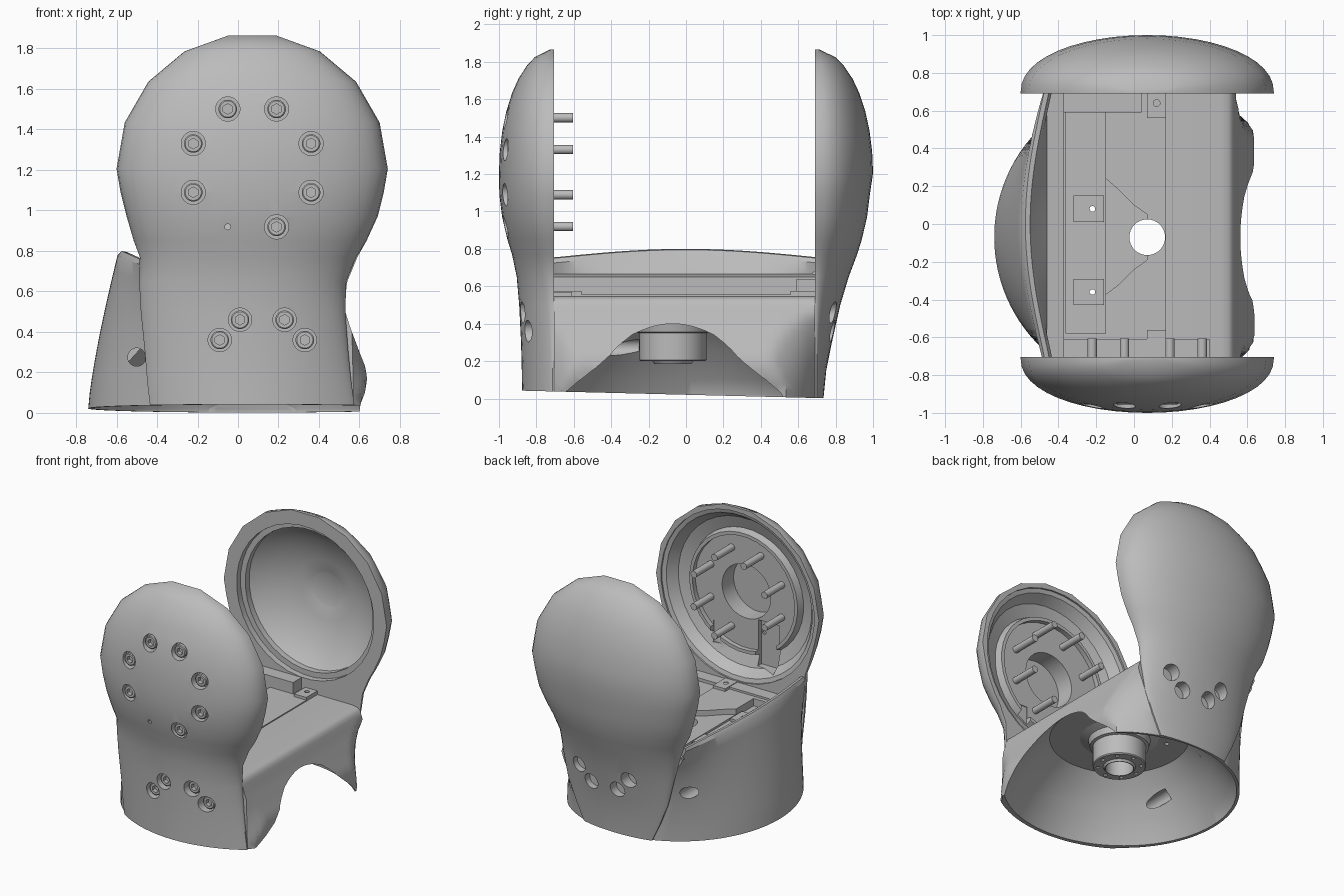
import bpy
import math
from math import pi, sin, cos, sqrt
from mathutils import Vector

if "Cube" in bpy.data.objects:
    bpy.data.objects.remove(bpy.data.objects["Cube"])

grey = bpy.data.materials.new("plain_grey")
grey.use_nodes = True
grey.diffuse_color = (0.5, 0.5, 0.5, 1)
grey.node_tree.nodes["Principled BSDF"].inputs["Base Color"].default_value = grey.diffuse_color

CX, CY, HEAD_Z, HEAD_R = 0.07, -0.07, 1.205, 0.67
FRONT, BACK = -0.705, 0.69


def lerp(a, b, t):
    return a + (b - a) * t


def table(points, z):
    # piecewise linear lookup, keys falling
    for (za, a), (zb, b) in zip(points, points[1:]):
        if z >= zb:
            return lerp(a, b, min(1, max(0, (za - z) / (za - zb))))
    return points[-1][1]


def base_z(y):
    return 0.02 - 0.025 * y


def loft(name, rings):
    # closed skin through rings of equal point count, capped at both ends
    n = len(rings[0])
    faces = [tuple(reversed(range(n))), tuple(range((len(rings) - 1) * n, len(rings) * n))]
    for k in range(len(rings) - 1):
        for i in range(n):
            j = (i + 1) % n
            faces.append((k * n + i, k * n + j, (k + 1) * n + j, (k + 1) * n + i))
    me = bpy.data.meshes.new(name)
    me.from_pydata([p for ring in rings for p in ring], [], faces)
    me.materials.append(grey)
    ob = bpy.data.objects.new(name, me)
    bpy.context.collection.objects.link(ob)
    bpy.ops.object.select_all(action='DESELECT')
    ob.select_set(True)
    bpy.context.view_layer.objects.active = ob
    bpy.ops.object.mode_set(mode='EDIT')
    bpy.ops.mesh.select_all(action='SELECT')
    bpy.ops.mesh.normals_make_consistent(inside=False)
    bpy.ops.object.mode_set(mode='OBJECT')
    return ob


def lathe(name, origin, axis, profile, seg=24):
    q = Vector(axis).to_track_quat('Z', 'Y')
    o = Vector(origin)
    return loft(name, [[o + q @ Vector((r * cos(2 * pi * (i + .5) / seg), r * sin(2 * pi * (i + .5) / seg), h))
                        for i in range(seg)] for r, h in profile])


def prism(name, outline, z0, z1):
    return loft(name, [[(x, y, z) for x, y in outline] for z in (z0, z1)])


def box(name, x0, x1, y0, y1, z0, z1):
    return prism(name, [(x0, y0), (x1, y0), (x1, y1), (x0, y1)], z0, z1)


def cut(ob, cutter):
    cutter.hide_render = True
    m = ob.modifiers.new("cut", 'BOOLEAN')
    m.operation, m.solver, m.object = 'DIFFERENCE', 'EXACT', cutter
    bpy.context.view_layer.update()
    me = bpy.data.meshes.new_from_object(ob.evaluated_get(bpy.context.evaluated_depsgraph_get()))
    ob.modifiers.clear()
    ob.data = me
    bpy.data.objects.remove(cutter)


def cut_dome(ob):
    # domed hollow under the floor; it also opens the arch in the right wall
    cut(ob, lathe("dome_cutter", (CX, CY, 0), (0, 0, 1),
                  [(.8, -.2), (.79, .02), (.745, .1), (.69, .18), (.63, .26), (.56, .34), (.47, .42)], 72))


# Base body: one section per y, from the tall left wall over the floor to the right wall
RIGHT = [(.5, .53), (.42, .555), (.3, .6), (.23, .628), (.17, .638), (.1, .627), (.03, .6)]


def base_section(y):
    s = sqrt(.81 ** 2 - (y - CY) ** 2)
    bulge = max(0, cos(pi * y / 1.4))
    zb, top, xt = base_z(y), .755 + .045 * bulge, -.49 - .1 * bulge
    pts = []
    for i in range(11):
        t = i / 10.3
        pts.append((lerp(CX - s, xt, t ** 1.3), lerp(zb, top, t)))
    pts += [(xt + .015, top), (xt + .04, top - .005), (xt + .055, top - .03), (-.46, .665),
            (-.37, .65), (-.37, .555), (.17, .555), (.17, .547), (.46, .547), (.5, .54), (.52, .525)]
    for i in range(15):
        z = lerp(.5, zb, i / 14)
        pts.append((min(table(RIGHT, z), lerp(CX + s, .56, z / .5)), z))
    return [(x, y, z) for x, z in pts]


base = loft("base_shell", [base_section(lerp(FRONT, BACK, i / 36)) for i in range(37)])
cut_dome(base)
cut(base, box("recess_cutter", -.36, -.15, -.58, .59, .5, .6))
cut(base, prism("pocket_cutter", [(-.16, .25), (-.08, .18), (0, .1), (.07, .05), (.07, -.19),
                                  (0, -.24), (-.08, -.32), (-.16, -.38)], .515, .6))
cut(base, lathe("shaft_cutter", (CX, CY, 0), (0, 0, 1), [(.095, .1), (.095, .7)]))
cut(base, lathe("front_hole_cutter", (-.5, 0, .275), (0, -1, 0), [(.045, .25), (.045, .69)], 20))
cut(base, lathe("rear_hole_cutter", (-.44, 0, .38), (0, 1, 0), [(.045, .2), (.045, .68)], 20))
for y in (.08, -.36):
    cut(base, lathe("tab_hole_cutter", (-.22, y, 0), (0, 0, 1), [(.015, .3), (.015, .6)], 12))

# Hollow motor hub under the floor
hub = lathe("motor_hub", (CX, CY, 0), (0, 0, 1),
            [(.1, .185), (.11, .2), (.175, .2), (.18, .207), (.18, .35), (.2, .355), (.21, .4), (.28, .425)], 32)
cut(hub, lathe("hub_cutter", (CX, CY, 0), (0, 0, 1), [(.095, .1), (.095, .7)]))
for i in range(8):
    a = i * pi / 4
    cut(hub, lathe("hub_hole_cutter", (CX + .145 * cos(a), CY + .145 * sin(a), 0), (0, 0, 1),
                   [(.014, .15), (.014, .24)], 10))

# Floor fittings
box("rear_flange", -.37, .04, .59, BACK, .54, .64)
box("front_flange", -.37, .4, FRONT, -.61, .54, .57)
for side, y0, y1, yh in (("front", FRONT, -.56, -.64), ("rear", .56, BACK, .64)):
    tab = box(side + "_tab", .07, .17, y0, y1, .54, .575)
    cut(tab, lathe("tab_cutter", (.12, yh, 0), (0, 0, 1), [(.018, .56), (.018, .7)], 12))
for name, y in (("rear_pad", .08), ("front_pad", -.36)):
    pad = box(name, -.32, -.16, y - .07, y + .07, .49, .52)
    cut(pad, lathe("pad_cutter", (-.22, y, 0), (0, 0, 1), [(.015, .4), (.015, .6)], 12))


# Domed end covers: round head above, tapering skirt below (height, left and right half widths, depth)
def cover(name, side, plane, depth, skirt):
    corners = [(HEAD_Z + HEAD_R * cos(math.radians(a)), HEAD_R * sin(math.radians(a))) for a in range(10, 91, 20)]
    outline = []
    for a, b in zip(corners, corners[1:]):
        outline += [a, ((a[0] + b[0]) / 2, (a[1] + b[1]) / 2)]
    rows = [(z, w, w, depth * sqrt(1 - ((z - HEAD_Z) / .662) ** 2)) for z, w in outline + corners[-1:]]
    rings = []
    for z, wl, wr, d in rows + skirt:
        p = .47 if z > .95 else lerp(.9, .47, z / .95)
        ring = [(CX - wl, plane), (CX + wr, plane)]
        for i in range(25):
            u = cos(pi * i / 24)
            x = CX + (wr if u > 0 else wl) * u
            ring.append((x, plane + side * (.01 + (d - .01) * max(0, 1 - u * u) ** p)))
        rings.append([(x, y, z if z > .05 else base_z(y)) for x, y in ring])
    ob = loft(name, rings)
    cut_dome(ob)
    return ob


neck = [(1.09, .65, .65, .293), (.97, .62, .62, .278), (.85, .585, .565, .25)]
front = cover("front_cover", -1, FRONT, .295,
              neck + [(.77, .555, .515, .225), (.65, .558, .465, .2), (.5, .55, .46, .187),
                      (.3, .53, .475, .177), (.15, .518, .49, .173), (.02, .505, .505, .172)])
back = cover("back_cover", 1, BACK, .31,
             neck + [(.77, .54, .52, .225), (.65, .5, .47, .18), (.5, .46, .45, .135),
                     (.3, .41, .41, .09), (.15, .35, .35, .06), (.02, .28, .28, .045)])

# Stepped bowl with pocket and channels inside the front cover, smooth bowl inside the back one
cut(front, lathe("front_bowl_cutter", (CX, FRONT, HEAD_Z), (0, -1, 0),
                 [(.63, -.05), (.63, .012), (.6, .02), (.55, .09), (.46, .12), (.445, .07), (.42, .07),
                  (.42, .105), (.2, .105), (.2, .24), (.05, .24)], 36))
cut(front, box("channel_cutter", -.2, -.03, FRONT - .14, FRONT + .05, .68, 1.02))
cut(front, box("notch_cutter", .26, .34, FRONT - .11, FRONT + .05, .76, .92))
cut(back, lathe("back_bowl_cutter", (CX, BACK, HEAD_Z), (0, 1, 0),
                [(.565, -.05), (.565, .045), (.525, .045), (.525, .09), (.48, .13), (.4, .18), (.31, .22),
                 (.22, .247), (.13, .262), (.12, .266)], 36))


def screw(name, x, y, z, tail=None):
    # socket head facing the front, with an optional long pin behind it
    ob = lathe(name, (x, y, z), (0, -1, 0), [(.046, -.022), (.046, .02), (.04, .025)], 20)
    cut(ob, lathe("socket_cutter", (x, y, z), (0, -1, 0), [(.026, -.005), (.026, .1)], 6))
    if tail:
        lathe(name + "_pin", (x, y, z), (0, 1, 0), [(.025, .01), (.025, tail - y)], 16)


# Ring of screws on the head, with a small pilot hole in the last place
for i in range(8):
    a = math.radians(22.5 + 45 * i)
    x, z = CX + .315 * cos(a), 1.21 + .315 * sin(a)
    if i == 5:
        cut(front, lathe("pilot_cutter", (x, FRONT, z), (0, -1, 0), [(.015, .09), (.015, .4)], 10))
        continue
    cut(front, lathe("bore_cutter", (x, FRONT, z), (0, -1, 0), [(.06, .208), (.06, .4)], 20))
    screw("head_screw_%d" % i, x, FRONT - .225, z, -.605)

# Arc of four fixings low on each cover
for i, (x, z) in enumerate([(-.09, .36), (.01, .46), (.23, .46), (.33, .36)]):
    y = CY - sqrt(.81 ** 2 - (x - CX) ** 2)
    cut(front, lathe("low_bore_cutter", (x, y, z), (0, -1, 0), [(.058, -.065), (.058, .1)], 20))
    screw("low_screw_%d" % i, x, y + .045, z)
    cut(back, lathe("back_bore_cutter", (x, BACK, .82 - z), (0, 1, 0), [(.058, .03), (.058, .3)], 20))

# Smooth shading with crisp edges
bpy.ops.object.select_all(action='DESELECT')
for ob in bpy.context.collection.objects:
    if ob.type == 'MESH' and ob.data.materials and ob.data.materials[0] == grey:
        ob.select_set(True)
        bpy.context.view_layer.objects.active = ob
bpy.ops.object.shade_smooth_by_angle(angle=math.radians(32))
